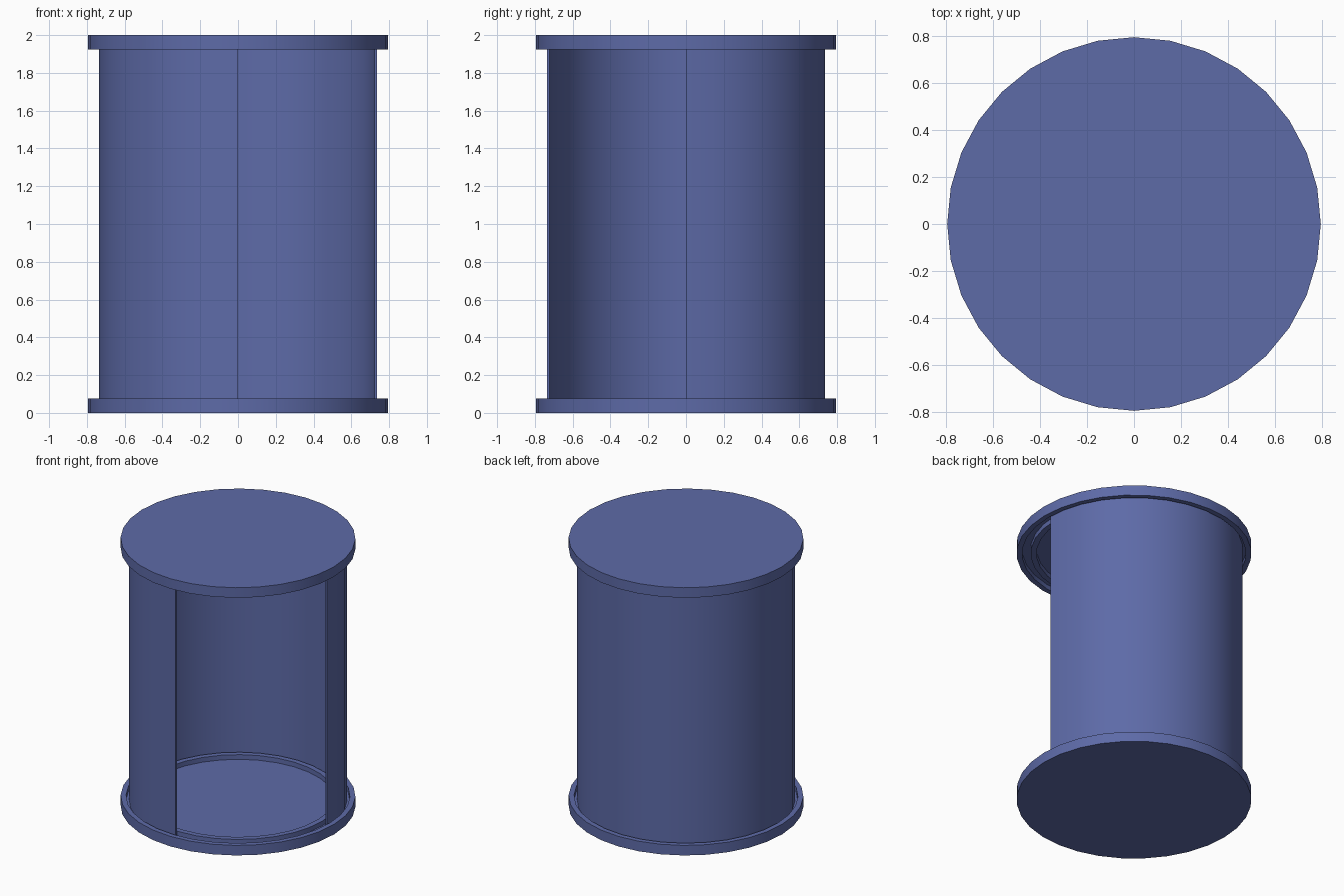
import bpy
import bmesh
import math
from mathutils import Vector

if "Cube" in bpy.data.objects:
    bpy.data.objects.remove(bpy.data.objects["Cube"], do_unlink=True)

HEIGHT = 2.0
LID = 0.075      # lid thickness
FLOOR = 0.04     # recessed level inside the lid

blue = bpy.data.materials.new("slate blue")
blue.use_nodes = True
COLOUR = (0.11, 0.145, 0.39, 1.0)
blue.diffuse_color = COLOUR
blue.node_tree.nodes["Principled BSDF"].inputs["Base Color"].default_value = COLOUR


def revolve(name, profile, closed, angle, steps):
    """Turn a (radius, height) profile around the z axis."""
    bm = bmesh.new()
    verts = [bm.verts.new((r, 0, z)) for r, z in profile]
    edges = [bm.edges.new(pair) for pair in zip(verts, verts[1:])]
    if closed:
        edges.append(bm.edges.new((verts[-1], verts[0])))
    bmesh.ops.spin(bm, geom=verts + edges, cent=Vector(), axis=Vector((0, 0, 1)),
                   angle=angle, steps=steps)
    bmesh.ops.remove_doubles(bm, verts=bm.verts[:], dist=0.0001)
    # Cap the ends of a partial turn
    rim = [e for e in bm.edges if e.is_boundary]
    if rim:
        bmesh.ops.holes_fill(bm, edges=rim, sides=0)
    bmesh.ops.recalc_face_normals(bm, faces=bm.faces[:])
    mesh = bpy.data.meshes.new(name)
    bm.to_mesh(mesh)
    bm.free()
    mesh.materials.append(blue)
    obj = bpy.data.objects.new(name, mesh)
    bpy.context.collection.objects.link(obj)
    bpy.ops.object.select_all(action="DESELECT")
    obj.select_set(True)
    bpy.context.view_layer.objects.active = obj
    bpy.ops.object.shade_smooth_by_angle(angle=math.radians(30))
    return obj


# End discs: outer lip, groove for the wall, inner ring, recessed floor
lid = [(0, 0), (0.795, 0), (0.795, LID), (0.758, LID), (0.758, FLOOR),
       (0.70, FLOOR), (0.70, LID), (0.66, LID), (0.66, FLOOR), (0, FLOOR)]
revolve("bottom_disc", lid, False, math.tau, 32)
revolve("top_disc", [(r, HEIGHT - z) for r, z in lid], False, math.tau, 32)

# Thin three-quarter wall, open in the front quarter on the +x side
wall = [(0.722, FLOOR), (0.737, FLOOR), (0.737, HEIGHT - FLOOR), (0.722, HEIGHT - FLOOR)]
revolve("curved_wall", wall, True, math.radians(270), 24)
